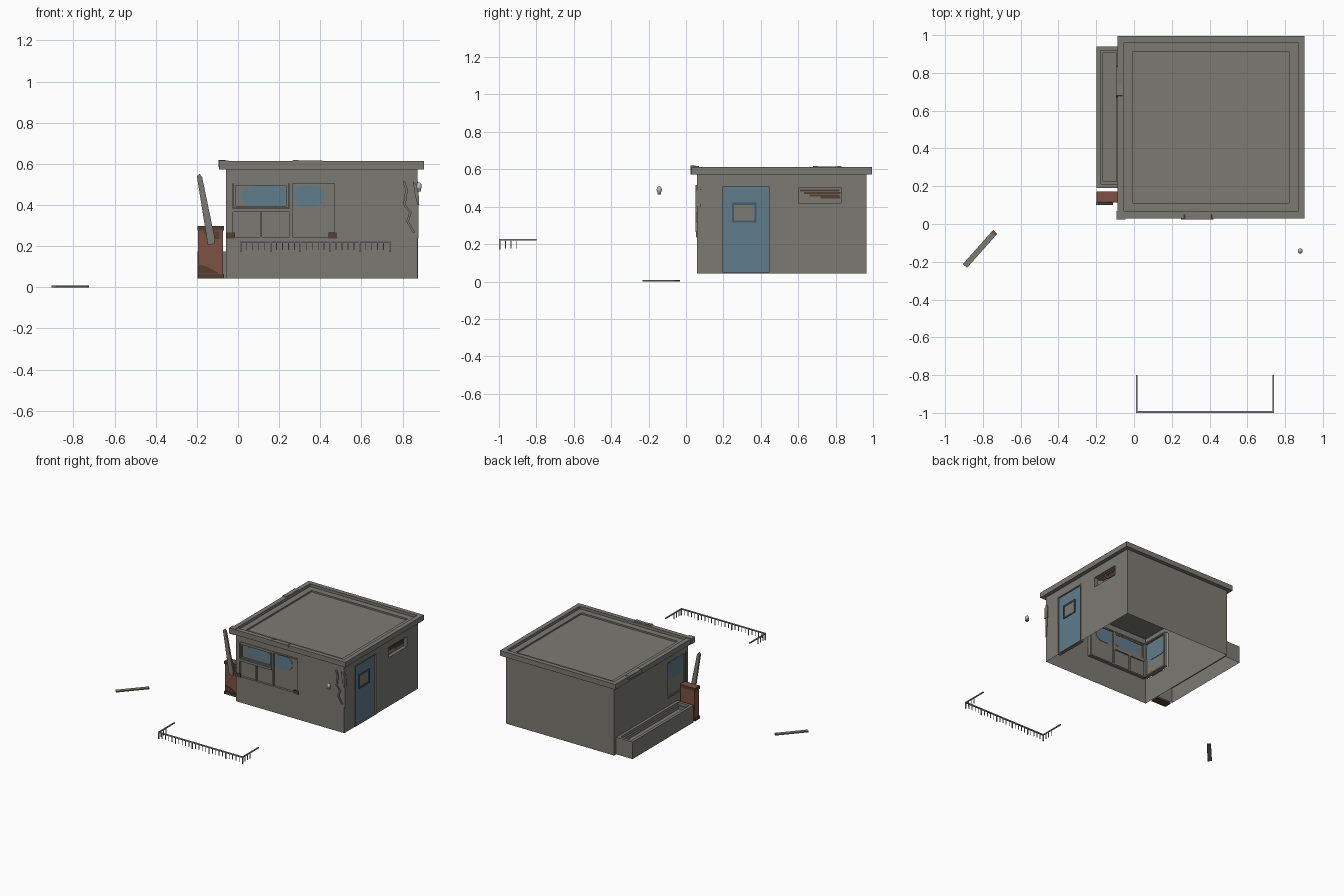
import bpy, bmesh, math
from mathutils import Matrix, Vector

if "Cube" in bpy.data.objects:
    bpy.data.objects.remove(bpy.data.objects["Cube"])


def mat(name, r, g, b):
    m = bpy.data.materials.new(name)
    m.diffuse_color = (r, g, b, 1)
    m.use_nodes = True
    m.node_tree.nodes["Principled BSDF"].inputs["Base Color"].default_value = m.diffuse_color
    return m


GREY = mat("concrete grey", .20, .193, .168)
BLUE = mat("faded blue", .115, .2, .265)
DBLUE = mat("dark blue", .06, .105, .14)
RUST = mat("rust red", .21, .082, .055)
BROWN = mat("dark brown", .085, .05, .032)
STEEL = mat("light steel", .32, .32, .32)
LAMP = mat("lamp white", .5, .5, .5)


def finish(name, bm, m, recalc=True):
    if recalc:
        bmesh.ops.recalc_face_normals(bm, faces=bm.faces)
    me = bpy.data.meshes.new(name)
    bm.to_mesh(me)
    bm.free()
    me.materials.append(m)
    ob = bpy.data.objects.new(name, me)
    bpy.context.collection.objects.link(ob)
    return ob


def add_box(bm, lo, hi):
    lo, hi = Vector(lo), Vector(hi)
    s, c = hi - lo, (hi + lo) / 2
    bmesh.ops.create_cube(bm, size=1, matrix=Matrix.Translation(c) @ Matrix.Diagonal((*s, 1)))


def box(name, lo, hi, m):
    bm = bmesh.new()
    add_box(bm, lo, hi)
    return finish(name, bm, m)


def at(axis, d, a, z):
    # point on a plane facing x or y: depth d, sideways a, height z
    return (d, a, z) if axis == "x" else (a, d, z)


def plate(name, axis, d0, d1, a0, a1, z0, z1, m):
    return box(name, at(axis, min(d0, d1), a0, z0), at(axis, max(d0, d1), a1, z1), m)


def frame(name, axis, d0, d1, a0, a1, z0, z1, t, m):
    bm = bmesh.new()
    for p in ((a0, a1, z0, z0 + t), (a0, a1, z1 - t, z1),
              (a0, a0 + t, z0 + t, z1 - t), (a1 - t, a1, z0 + t, z1 - t)):
        add_box(bm, at(axis, d0, p[0], p[2]), at(axis, d1, p[1], p[3]))
    return finish(name, bm, m)


def prism(name, axis, d0, d1, pts, m):
    bm = bmesh.new()
    f = bm.faces.new([bm.verts.new(at(axis, d0, a, z)) for a, z in pts])
    r = bmesh.ops.extrude_face_region(bm, geom=[f])
    v = [g for g in r["geom"] if isinstance(g, bmesh.types.BMVert)]
    bmesh.ops.translate(bm, verts=v, vec=at(axis, d1 - d0, 0, 0))
    return finish(name, bm, m)


def wall(name, axis, d, a0, a1, z0, z1, hole=None, flip=False):
    # thin wall sheet with an optional list of rectangular openings
    holes = hole or []
    av = sorted({a0, a1, *[h[i] for h in holes for i in (0, 1)]})
    zv = sorted({z0, z1, *[h[i] for h in holes for i in (2, 3)]})
    bm = bmesh.new()
    for p, q in zip(av, av[1:]):
        for s, t in zip(zv, zv[1:]):
            ca, cz = (p + q) / 2, (s + t) / 2
            if any(h[0] < ca < h[1] and h[2] < cz < h[3] for h in holes):
                continue
            c = [(p, s), (q, s), (q, t), (p, t)]
            if flip:
                c.reverse()
            bm.faces.new([bm.verts.new(at(axis, d, *k)) for k in c])
    bmesh.ops.remove_doubles(bm, verts=bm.verts, dist=1e-5)
    return finish(name, bm, m=GREY, recalc=False)


def stepped(name, x0, x1, y0, y1, prof, m, bottom):
    # rectangular rings lofted through (inset, height) steps and capped
    bm = bmesh.new()
    rings = [[bm.verts.new(p) for p in ((x0 + i, y0 + i, z), (x1 - i, y0 + i, z),
                                        (x1 - i, y1 - i, z), (x0 + i, y1 - i, z))] for i, z in prof]
    for r, s in zip(rings, rings[1:]):
        for k in range(4):
            bm.faces.new((r[k], r[(k + 1) % 4], s[(k + 1) % 4], s[k]))
    bm.faces.new(rings[-1])
    if bottom:
        bm.faces.new(rings[0][::-1])
    return finish(name, bm, m)


def blob(name, axis, d0, d1, a0, a1, z0, z1, cut=1.0):
    # clear patch in dirty glass: rounded shape, cut flat on its sides
    ca, cz, ra, rz = (a0 + a1) / 2, (z0 + z1) / 2, (a1 - a0) / 2, (z1 - z0) / 2
    pts = []
    for k in range(20):
        t = (k + .5) * math.tau / 20
        pts.append((ca + ra * min(1, cut * math.cos(t)), cz + rz * max(-1, min(1, 1.15 * math.sin(t)))))
    return prism(name, axis, d0, d1, pts, BLUE)


X0, X1, Y0, Y1, Z0, Z1 = -.058, .872, .06, .965, .042, .575

# walls, open underneath
wall("front_wall", "y", Y0, X0, X1, Z0, Z1, [(-.035, .48, .235, .515)])
wall("back_wall", "y", Y1, X0, X1, Z0, Z1, flip=True)
wall("left_wall", "x", X0, Y0, Y1, Z0, Z1, [(.085, .31, .235, .515)], flip=True)
wall("right_wall", "x", X1, Y0, Y1, Z0, Z1, [(.195, .445, Z0, .51), (.6, .83, .42, .5)])

# roof slab with raised rim and broken edges
stepped("roof", -.088, .903, .03, .995,
        [(.03, .573), (0, .573), (0, .613), (.035, .613), (.035, .592), (.082, .592), (.082, .58)], GREY, True)
prism("roof_chip_front", "y", .024, .05, [(.25, .6), (.42, .602), (.41, .617), (.33, .615), (.27, .619)], GREY)
prism("roof_chip_left", "x", -.094, -.06, [(.67, .585), (.84, .59), (.83, .617), (.74, .614), (.68, .618)], GREY)
box("roof_chip_corner", (-.093, .025, .572), (-.045, .07, .617), GREY)

# front window
frame("front_window_frame", "y", .056, .085, -.035, .48, .235, .515, .01, GREY)
plate("front_glass", "y", .073, .076, -.03, .475, .24, .51, GREY)
plate("front_mullion", "y", .06, .085, .25, .264, .24, .51, GREY)
plate("front_transom", "y", .054, .085, -.03, .25, .366, .384, GREY)
plate("front_lower_mullion", "y", .062, .085, .106, .117, .24, .366, GREY)
frame("front_upper_sash", "y", .06, .082, -.022, .246, .386, .504, .01, GREY)
blob("front_clear_patch_left", "y", .07, .079, .035, .236, .393, .495, 1.2)
blob("front_clear_patch_right", "y", .07, .079, .267, .42, .393, .495)
for s, (a, b) in {"left": (-.058, -.015), "right": (.44, .48)}.items():
    plate("window_rust_" + s, "y", .053, .06, a, b, .238, .265, BROWN)

# left window, wrapping the front corner
frame("left_window_frame", "x", -.083, -.054, .085, .31, .235, .515, .01, GREY) \
    .location.x = .029
plate("left_glass", "x", -.045, -.042, .09, .305, .24, .51, GREY)
blob("left_clear_patch", "x", -.048, -.039, .1, .3, .36, .5, 1.3)

# door with small window
frame("door_frame", "x", .85, .876, .19, .45, Z0, .515, .007, GREY)
plate("door", "x", .857, .864, .197, .443, .048, .508, BLUE)
frame("door_window_frame", "x", .86, .871, .245, .378, .315, .422, .012, DBLUE)
plate("door_window", "x", .86, .867, .257, .366, .327, .41, GREY)

# recessed side vent with rust streaks
frame("vent_reveal", "x", .84, .872, .597, .833, .417, .503, .004, GREY)
plate("vent_back", "x", .84, .845, .6, .83, .42, .5, GREY)
for k, (a, b, z) in enumerate([(.61, .82, .487), (.63, .825, .473), (.66, .82, .46), (.72, .825, .449)]):
    plate(f"vent_rust_{k}", "x", .845, .85, a, b, z - .006, z + .006, BROWN)

# crack and broken plaster at the front right corner
path = [(.8, .515), (.813, .475), (.803, .4), (.832, .365), (.818, .32), (.85, .265)]
prism("wall_crack", "y", .052, .061, path + [(a + .012, z) for a, z in reversed(path)], GREY)
prism("corner_chip", "y", .05, .08, [(.85, .515), (.876, .49), (.881, .4), (.872, .4), (.86, .45)], GREY)
prism("corner_chip_side", "x", .868, .877,
      [(.06, .51), (.078, .5), (.072, .42), (.076, .36), (.066, .24), (.06, .24)], GREY)

# planter along the left wall
stepped("planter", -.198, -.058, .19, .94,
        [(0, .042), (0, .175), (.022, .175), (.022, .155), (.034, .155), (.034, .13)], GREY, False)

# rusty block with bands, and the board leaning on it
box("rust_block", (-.194, .118, .047), (-.072, .17, .298), RUST)
for n, z in (("top", .275), ("bottom", .042)):
    box("rust_block_band_" + n, (-.198, .113, z), (-.068, .173, z + .022), BROWN)
prism("rust_block_stain", "y", .114, .119, [(-.19, .11), (-.15, .1), (-.09, .066), (-.19, .066)], BROWN)
prism("rust_block_stain_upper", "y", .114, .119, [(-.17, .27), (-.09, .27), (-.09, .235), (-.14, .23)], BROWN)
prism("leaning_board", "y", .1, .114, [(-.2, .54), (-.187, .552), (-.174, .535), (-.112, .235),
                                       (-.115, .21), (-.147, .208)], GREY)

# loose board on the ground
a = Vector((-.895, -.222, 0))
b = Vector((-.735, -.042, 0))
for n, s, t, m in (("loose_board", 0, .93, GREY), ("loose_board_end", .93, 1, RUST)):
    p, q = a.lerp(b, s), a.lerp(b, t)
    ob = box(n, (-(q - p).length / 2, -.015, 0), ((q - p).length / 2, .015, .008), m)
    ob.location = (p + q) / 2
    ob.rotation_euler.z = math.atan2(b.y - a.y, b.x - a.x)

# detached railing with hanging spikes
bm = bmesh.new()
add_box(bm, (.01, -1, .218), (.74, -.99, .226))
for x in (.01, .732):
    add_box(bm, (x, -.99, .218), (x + .008, -.8, .226))
    for y in (-.965, -.935, -.905):
        add_box(bm, (x + .002, y - .002, .176), (x + .006, y + .002, .218))
for k in range(26):
    w = .0035 if k % 5 == 0 else .002
    x = .014 + k * .0289
    add_box(bm, (x - w, -.995 - w, .172 if k % 5 == 0 else .18), (x + w, -.995 + w, .218))
finish("railing", bm, STEEL)

# small wall lamp
bm = bmesh.new()
bmesh.ops.create_uvsphere(bm, u_segments=12, v_segments=8, radius=1,
                          matrix=Matrix.Translation((.88, -.143, .49)) @ Matrix.Diagonal((.013, .014, .02, 1)))
lamp = finish("lamp_shade", bm, LAMP)
for f in lamp.data.polygons:
    f.use_smooth = True
box("lamp_base", (.87, -.153, .466), (.89, -.133, .478), GREY)
